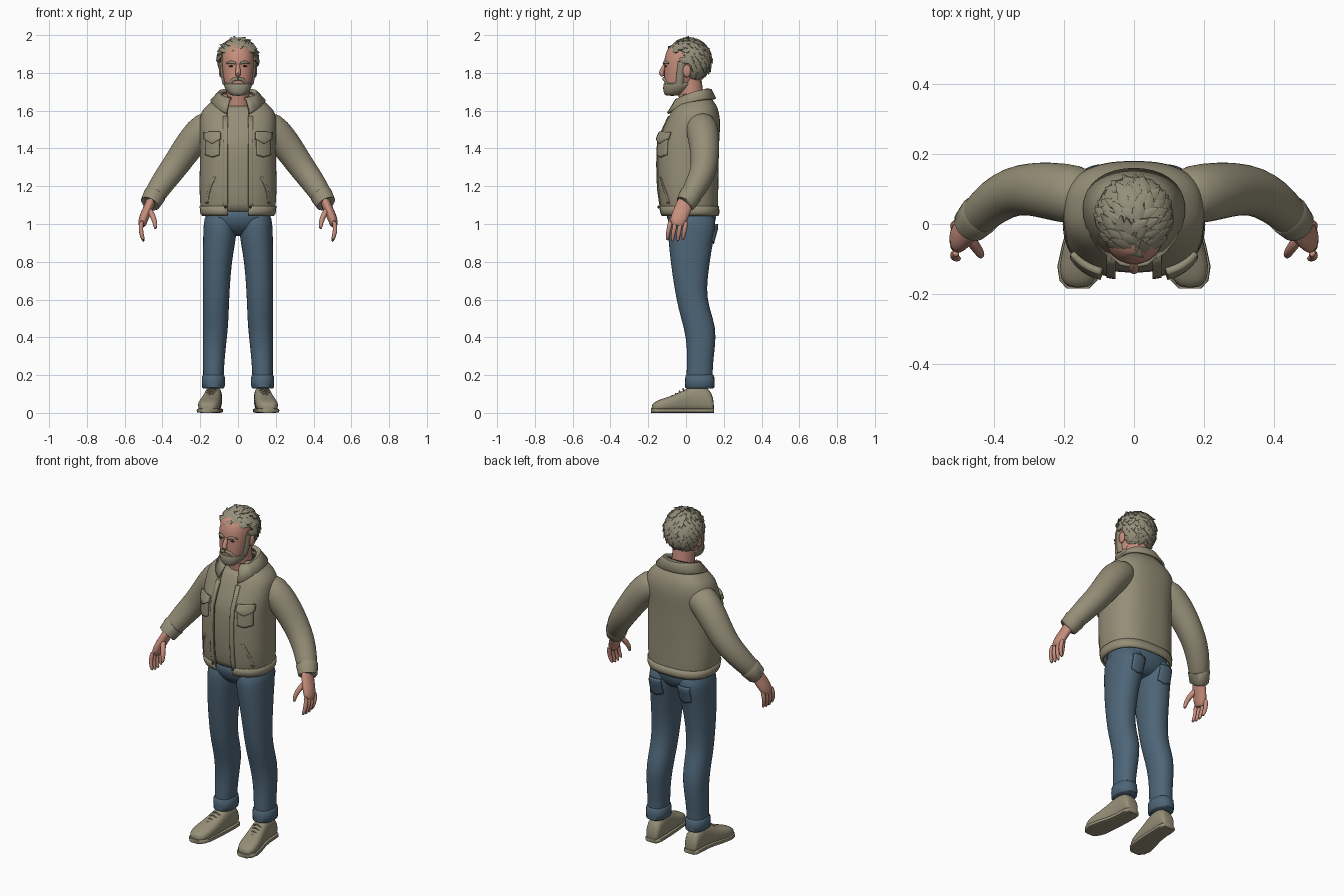
import bpy, bmesh, math, random
from math import pi, sin, cos
from mathutils import Vector

random.seed(4)
if "Cube" in bpy.data.objects:
    bpy.data.objects.remove(bpy.data.objects["Cube"])


def material(name, rgb):
    m = bpy.data.materials.new(name)
    m.use_nodes = True
    m.diffuse_color = (*rgb, 1)
    m.node_tree.nodes["Principled BSDF"].inputs["Base Color"].default_value = (*rgb, 1)
    return m


KHAKI = material("khaki", (0.30, 0.27, 0.185))
HAIR = material("hair_grey", (0.30, 0.275, 0.195))
DENIM = material("denim_blue", (0.075, 0.13, 0.185))
SKIN = material("skin", (0.56, 0.27, 0.20))
DARK = material("dark_brown", (0.05, 0.04, 0.03))


def loft(bm, sections, n=20, p=2.0, opening=0, cap=True):
    """Skin superellipse sections (centre, half axis U, half axis V)."""
    rows = []
    for c, u, v in sections:
        g = math.asin(min(0.95, (opening / u.length) ** (p / 2))) if opening else 0
        row = []
        for i in range(n + (1 if opening else 0)):
            t = -pi / 2 + g + (2 * pi - 2 * g) * i / n
            a, b = (math.copysign(abs(w) ** (2 / p), w) for w in (cos(t), sin(t)))
            row.append(bm.verts.new(c + u * a + v * b))
        rows.append(row)
    for lo, hi in zip(rows, rows[1:]):
        for i in range(n):
            j = (i + 1) % len(lo)
            bm.faces.new((lo[i], lo[j], hi[j], hi[i]))
    if cap and not opening:
        bm.faces.new(rows[0])
        bm.faces.new(rows[-1])


def flat_rings(rings, scale=1.0):
    """Level sections from (z, cx, cy, rx, ry)."""
    return [(Vector((cx, cy, z)), Vector((rx * scale, 0, 0)), Vector((0, ry * scale, 0)))
            for z, cx, cy, rx, ry in rings]


def tube(bm, path, n=12, flat=1.0, ref=(0, 1, 0)):
    """Tapered tube through (x, y, z, radius)."""
    pts = [Vector(q[:3]) for q in path]
    out = []
    for i, q in enumerate(path):
        t = (pts[min(i + 1, len(pts) - 1)] - pts[max(i - 1, 0)]).normalized()
        u = t.cross(Vector(ref)).normalized()
        out.append((pts[i], u * q[3], u.cross(t) * q[3] * flat))
    loft(bm, out, n)


def ball(bm, c, size):
    r = bmesh.ops.create_uvsphere(bm, u_segments=14, v_segments=10, radius=1)
    for v in r["verts"]:
        v.co = Vector(c) + Vector(a * b for a, b in zip(v.co, size))


def patch(bm, rings, x0, x1, z0, z1, side=-1, off=0.004, point=0.0, p=2.5, slant=0.0, n=8):
    """Curved plate lying on a level-ring surface."""
    grid = []
    for k in range(n + 1):
        row = []
        for i in range(n + 1):
            x = x0 + (x1 - x0) * i / n
            low = z0 - point * (1 - abs(2 * i / n - 1))
            z = low + (z1 - low) * k / n
            x += slant * (k / n) ** 2
            a, b = next((q for q in zip(rings, rings[1:]) if (q[0][0] - z) * (q[1][0] - z) <= 0))
            f = (z - a[0]) / (b[0] - a[0])
            cx, cy, rx, ry = (s + (e - s) * f for s, e in zip(a[1:], b[1:]))
            h = max(0.02, 1 - abs((x - cx) / rx) ** p) ** (1 / p)
            row.append(bm.verts.new((x, cy + side * (ry * h + off), z)))
        grid.append(row)
    for a, b in zip(grid, grid[1:]):
        for i in range(n):
            bm.faces.new((a[i], a[i + 1], b[i + 1], b[i]))


def finish(name, bm, mat, mirror=False, smooth=0, solid=0):
    bmesh.ops.recalc_face_normals(bm, faces=bm.faces[:])
    me = bpy.data.meshes.new(name)
    bm.to_mesh(me)
    bm.free()
    me.materials.append(mat)
    me.shade_smooth()
    me.set_sharp_from_angle(angle=math.radians(50))
    ob = bpy.data.objects.new(name, me)
    bpy.context.collection.objects.link(ob)
    if mirror:
        ob.modifiers.new("mirror", "MIRROR").use_clip = False
    if solid:
        s = ob.modifiers.new("thickness", "SOLIDIFY")
        s.thickness, s.offset = solid, 0
    if smooth:
        ob.modifiers.new("smooth", "SUBSURF").levels = smooth
        ob.modifiers["smooth"].render_levels = smooth
    return ob


def part(name, mat, build, mirror=False, smooth=0, solid=0):
    bm = bmesh.new()
    build(bm)
    return finish(name, bm, mat, mirror, smooth, solid)


# Jacket body, open at the front, over a closed shirt
jacket = [(1.05, 0, .02, .185, .145), (1.10, 0, .015, .195, .15), (1.2, 0, .008, .2, .157),
          (1.35, 0, .008, .195, .16), (1.45, 0, .012, .195, .158), (1.53, 0, .035, .198, .142),
          (1.59, 0, .045, .195, .125), (1.63, 0, .05, .155, .105), (1.66, 0, .05, .115, .08),
          (1.69, 0, .045, .085, .065)]
part("jacket", KHAKI, lambda b: loft(b, flat_rings(jacket), 36, 2.5, .055), smooth=1, solid=.012)
shirt = jacket[:7] + [(1.615, 0, .035, .11, .095), (1.63, 0, .03, .065, .07)]
part("shirt", KHAKI, lambda b: loft(b, flat_rings(shirt, .93), 32, 2.5), smooth=1)
hem = [(1.045, 0, .02, .187, .147), (1.06, 0, .019, .195, .153), (1.095, 0, .015, .199, .155)]
part("jacket_hem", KHAKI, lambda b: loft(b, flat_rings(hem), 36, 2.5, .055), solid=.01)
part("front_placket", KHAKI, lambda b: patch(b, jacket, .053, .078, 1.055, 1.57), True, solid=.01)


def pockets(b):
    patch(b, jacket, .098, .168, 1.365, 1.45, off=.008, point=.012)


part("chest_pocket", KHAKI, pockets, True, solid=.02)
part("pocket_flap", KHAKI, lambda b: patch(b, jacket, .092, .174, 1.45, 1.485, off=.014, point=.025),
     True, solid=.022)
part("side_pocket_welt", KHAKI, lambda b: patch(b, jacket, .155, .168, 1.11, 1.25, slant=-.04),
     True, solid=.008)


def buttons(b):
    for k in range(5):
        z = 1.09 + k * .1
        ball(b, (.066, -.145 + max(0, z - 1.4) * .25, z), (.007, .006, .007))


part("jacket_button", DARK, buttons, True)


# Turned-down collar, lower at the front
def collar(b):
    rows = []
    n, gap = 28, .45
    for i in range(n + 1):
        t = -pi / 2 + gap + (2 * pi - 2 * gap) * i / n
        f = (1 - sin(t)) / 2
        spec = ((.079, .066 + .01 * f, 1.712 - .05 * f), (.1, .088 + .02 * f, 1.71 - .06 * f ** 2),
                (.142, .112 + .045 * f, 1.662 - .09 * f ** 3))
        rows.append([b.verts.new((rx * cos(t), .043 + ry * sin(t), z)) for rx, ry, z in spec])
    for p, q in zip(rows, rows[1:]):
        for k in range(2):
            b.faces.new((p[k], q[k], q[k + 1], p[k + 1]))


part("collar", KHAKI, collar, solid=.012)

# Sleeves
arm = [(.11, .07, 1.53, .075), (.175, .085, 1.515, .088), (.24, .095, 1.44, .083),
       (.29, .1, 1.37, .077), (.345, .095, 1.29, .071), (.395, .068, 1.225, .066),
       (.437, .03, 1.16, .058), (.46, .003, 1.122, .052)]
part("sleeve", KHAKI, lambda b: tube(b, arm, 18), True, 1)
cuff = [(.437, .028, 1.158, .057), (.441, .025, 1.153, .06), (.466, -.002, 1.108, .053),
        (.468, -.005, 1.105, .045)]
part("sleeve_cuff", KHAKI, lambda b: tube(b, cuff, 24), True)


# Hands with four curled fingers and a thumb
def hand(b):
    tube(b, [(.455, .005, 1.14, .026), (.472, -.012, 1.09, .026), (.492, -.03, 1.05, .027),
             (.506, -.044, 1.01, .025), (.51, -.048, .985, .018)], 14, 1.75)
    for k in range(4):
        y = -.088 + .028 * k
        tip = .918 - .016 * sin(pi * (k + .6) / 4)
        tube(b, [(.507, y + .006, 1.02, .013), (.515, y, .985, .0135),
                 (.513, y - .008, .95, .0125), (.498, y - .012, tip, .009)], 8)
    tube(b, [(.477, -.03, 1.085, .018), (.455, -.062, 1.05, .017), (.438, -.085, 1.01, .014),
             (.437, -.093, .97, .009)], 8)


part("hand", SKIN, hand, True, 1)

# Trousers
leg = [(1.08, .09, .03, .088, .12), (.98, .094, .032, .09, .132), (.9, .1, .025, .086, .117),
       (.8, .11, .022, .077, .105), (.65, .115, .023, .071, .083), (.55, .117, .042, .069, .083),
       (.45, .119, .075, .067, .086), (.35, .125, .08, .061, .074), (.25, .129, .073, .056, .069),
       (.2, .13, .072, .055, .07), (.14, .13, .072, .053, .07)]
part("trouser_leg", DENIM, lambda b: loft(b, flat_rings(leg), 22, 2.2), True, 1)
hips = [(1.1, 0, .025, .175, .13), (1.03, 0, .03, .18, .135), (.97, 0, .032, .14, .11),
        (.935, 0, .035, .05, .06)]
part("trouser_seat", DENIM, lambda b: loft(b, flat_rings(hips), 24, 2.5), smooth=1)
turnup = [(.13, .13, .073, .054, .07), (.135, .13, .073, .06, .077), (.165, .13, .073, .062, .079),
          (.195, .13, .073, .06, .076), (.203, .13, .073, .053, .068)]
part("trouser_turn_up", DENIM, lambda b: loft(b, flat_rings(turnup), 22, 2.2), True)
part("back_pocket", DENIM, lambda b: patch(b, leg, .055, .135, .91, 1.0, 1, .003, .015, 2.2),
     True, solid=.008)

# Shoes, built from heel to toe
foot = [(.148, .128, .03, .05), (.138, .128, .041, .1), (.11, .128, .045, .135),
        (.05, .13, .046, .145), (0, .135, .049, .125), (-.06, .146, .056, .092),
        (-.12, .155, .06, .074), (-.16, .159, .05, .058), (-.183, .16, .028, .04)]


def shoe(b):
    loft(b, [(Vector((x, y, h / 2 + .004)), Vector((w, 0, 0)), Vector((0, 0, h / 2)))
             for y, x, w, h in foot], 18, 2.6)


def sole(b):
    loft(b, [(Vector((x, y * 1.01, .012)), Vector((w + .004, 0, 0)), Vector((0, 0, .012)))
             for y, x, w, h in foot], 16, 5)


def laces(b):
    for k in range(4):
        y, z = -.012 - k * .02, .128 - k * .0125
        x = .137 + k * .004
        tube(b, [(x - .026, y, z - .012, .004), (x, y - .003, z, .004), (x + .026, y, z - .012, .004)], 6)


part("shoe", KHAKI, shoe, True, 1)
part("shoe_sole", KHAKI, sole, True)
part("shoe_laces", KHAKI, laces, True)

# Head and neck
skull = [(1.69, 0, -.06, .045, .045), (1.72, 0, -.045, .066, .07), (1.77, 0, -.03, .079, .087),
         (1.83, 0, -.02, .086, .096), (1.88, 0, -.01, .089, .106), (1.93, 0, 0, .08, .1),
         (1.965, 0, 0, .045, .06)]
part("head", SKIN, lambda b: loft(b, flat_rings(skull), 24, 2.2), smooth=1)
neck = [(1.58, 0, .035, .07, .065), (1.66, 0, .03, .062, .066), (1.78, 0, .01, .062, .07)]
part("neck", SKIN, lambda b: loft(b, flat_rings(neck), 20))
part("nose", SKIN, lambda b: tube(b, [(0, -.106, 1.85, .01), (0, -.121, 1.825, .012),
                                      (0, -.134, 1.798, .017), (0, -.118, 1.782, .013)], 10), smooth=1)
part("ear", SKIN, lambda b: ball(b, (.09, .005, 1.81), (.012, .022, .034)), True)
part("eye", DARK, lambda b: ball(b, (.036, -.107, 1.836), (.014, .006, .005)), True)
part("eyebrow", HAIR, lambda b: tube(b, [(.012, -.118, 1.85, .006), (.036, -.112, 1.858, .008),
                                         (.062, -.092, 1.85, .004)], 8), True)

# Beard, moustache and sideburns
beard = [(1.678, 0, -.075, .03, .035), (1.69, 0, -.063, .052, .055), (1.72, 0, -.046, .072, .077),
         (1.745, 0, -.038, .078, .082), (1.753, 0, -.03, .072, .076)]
part("beard", HAIR, lambda b: loft(b, flat_rings(beard), 22, 2.2), smooth=1)
part("moustache", HAIR, lambda b: tube(b, [(0, -.117, 1.77, .009), (.025, -.111, 1.764, .01),
                                           (.043, -.097, 1.742, .007)], 8), True)
part("sideburn", HAIR, lambda b: tube(b, [(.07, -.035, 1.74, .012), (.08, -.03, 1.79, .012),
                                          (.086, -.022, 1.86, .012)], 8, 1.7), True)

# Hair: a cap covered in swept clumps
CENTRE, SIZE = Vector((0, .014, 1.866)), Vector((.1, .112, .112))


def hairy(d):
    face = d.y < -.25 and d.z < .45
    temple = d.y < .05 and d.z < 0
    return not face and not temple and d.z > -.8


def on_cap(d):
    return CENTRE + Vector(a * b for a, b in zip(d, SIZE))


def hair(b):
    ball(b, (0, 0, 0), (1, 1, 1))
    bmesh.ops.delete(b, geom=[v for v in b.verts if not hairy(v.co)], context="VERTS")
    for v in b.verts:
        v.co = on_cap(v.co)
    total = 210
    for i in range(total):
        z = 1 - 2 * (i + .5) / total
        a = i * pi * (3 - math.sqrt(5))
        d = Vector((cos(a) * math.sqrt(1 - z * z), sin(a) * math.sqrt(1 - z * z), z))
        if not hairy(d):
            continue
        drop = -.2 if d.y < -.1 else -.9
        flow = Vector((d.x * .5 + random.uniform(-.5, .5), .35, drop))
        flow = (flow - d * flow.dot(d)).normalized()
        s, lift = random.uniform(.8, 1.2), random.uniform(.004, .016)
        p = on_cap(d) - d * .003
        path = [(*(p - flow * .02 * s), .01), (*(p + d * .004), .017 * s),
                (*(p + flow * .022 * s + d * .005), .014 * s), (*(p + flow * .042 * s + d * lift), .002)]
        tube(b, path, 6, .6, d)


part("hair", HAIR, hair)
